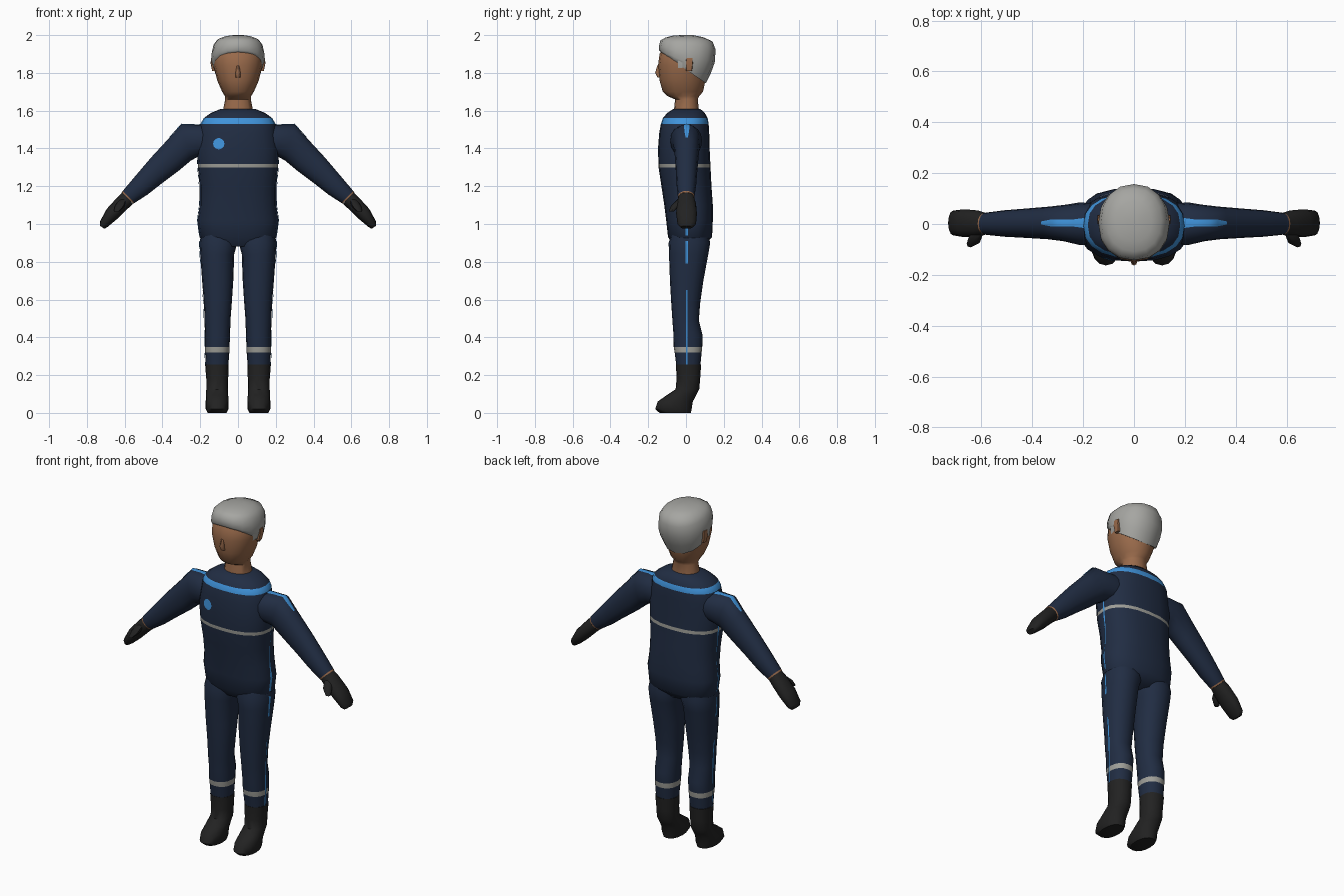
import bpy, bmesh, math
from mathutils import Vector
from mathutils.bvhtree import BVHTree

if "Cube" in bpy.data.objects:
    bpy.data.objects.remove(bpy.data.objects["Cube"])


def material(name, r, g, b):
    m = bpy.data.materials.new(name)
    m.use_nodes = True
    m.diffuse_color = (r, g, b, 1)
    bsdf = m.node_tree.nodes["Principled BSDF"]
    bsdf.inputs["Base Color"].default_value = (r, g, b, 1)
    bsdf.inputs["Roughness"].default_value = 0.8
    return m


NAVY = material("navy_cloth", 0.015, 0.026, 0.056)
BLUE = material("bright_blue_trim", 0.05, 0.29, 0.70)
SILVER = material("reflective_grey", 0.34, 0.34, 0.31)
BLACK = material("black_rubber", 0.016, 0.016, 0.016)
SKIN = material("brown_skin", 0.32, 0.145, 0.07)
HAIR = material("grey_hair", 0.38, 0.38, 0.36)


def finish(name, bm, mats, mirror=False, rule=None, angle=50):
    """Turn a bmesh into a shaded object, optionally mirrored across x."""
    bmesh.ops.recalc_face_normals(bm, faces=bm.faces)
    for f in bm.faces:
        if rule:
            f.material_index = rule(f.calc_center_median())
    mesh = bpy.data.meshes.new(name)
    bm.to_mesh(mesh)
    bm.free()
    obj = bpy.data.objects.new(name, mesh)
    bpy.context.collection.objects.link(obj)
    for m in mats:
        mesh.materials.append(m)
    bpy.ops.object.select_all(action="DESELECT")
    obj.select_set(True)
    bpy.context.view_layer.objects.active = obj
    bpy.ops.object.shade_smooth_by_angle(angle=math.radians(angle))
    if mirror:
        obj.modifiers.new("Mirror", "MIRROR").use_mirror_merge = False
    return obj


def flat(z, x0, x1, y0, y1, drop=0):
    """Level ring; drop lowers its back and raises its front."""
    return (Vector(((x0 + x1) / 2, (y0 + y1) / 2, z)),
            Vector(((x1 - x0) / 2, 0, 0)), Vector((0, (y1 - y0) / 2, -drop)))


def span(xa, za, xb, zb, y0, y1):
    """Ring spanning an upper and a lower point in the xz plane."""
    return (Vector(((xa + xb) / 2, (y0 + y1) / 2, (za + zb) / 2)),
            Vector(((xa - xb) / 2, 0, (za - zb) / 2)), Vector((0, (y1 - y0) / 2, 0)))


def loft(name, rings, mats, sides=16, power=2.2, **kw):
    bm = bmesh.new()
    bulge = lambda c: math.copysign(abs(c) ** (2 / power), c)
    loops = []
    for c, u, v in rings:
        angles = [math.tau * i / sides for i in range(sides)]
        loops.append([bm.verts.new(c + u * bulge(math.cos(t)) + v * bulge(math.sin(t)))
                      for t in angles])
    for a, b in zip(loops, loops[1:]):
        for i in range(sides):
            j = (i + 1) % sides
            bm.faces.new((a[i], a[j], b[j], b[i]))
    bm.faces.new(loops[0])
    bm.faces.new(loops[-1])
    return finish(name, bm, mats, **kw)


def decal(name, target, rows, direction, mat, mirror=True):
    """Thin grid of points laid on the surface of a part."""
    src = target.data
    tree = BVHTree.FromPolygons([v.co for v in src.vertices],
                                [p.vertices[:] for p in src.polygons])
    d = Vector(direction)
    bm = bmesh.new()
    grid = []
    for row in rows:
        hits = [tree.ray_cast(Vector(p) - d * 2, d)[0] for p in row]
        grid.append([bm.verts.new((h or Vector(p)) - d * 0.004) for h, p in zip(hits, row)])
    for a, b in zip(grid, grid[1:]):
        for i in range(len(a) - 1):
            bm.faces.new((a[i], a[i + 1], b[i + 1], b[i]))
    return finish(name, bm, [mat], mirror=mirror)


# Torso with chest band and shoulder yoke
torso_shape = [(0.88, 0.15, -0.06, 0.09), (0.93, 0.203, -0.095, 0.138), (1.02, 0.214, -0.105, 0.142),
               (1.10, 0.203, -0.115, 0.142), (1.20, 0.203, -0.13, 0.135), (1.298, 0.212, -0.145, 0.13),
               (1.317, 0.213, -0.146, 0.129), (1.40, 0.219, -0.148, 0.125), (1.48, 0.205, -0.142, 0.123),
               (1.53, 0.198, -0.133, 0.12), (1.56, 0.182, -0.123, 0.115), (1.587, 0.145, -0.10, 0.10),
               (1.61, 0.09, -0.065, 0.075)]
torso = loft("torso", [flat(z, -w, w, a, b) for z, w, a, b in torso_shape], [NAVY, SILVER, BLUE],
             sides=20, power=2.4,
             rule=lambda c: 1 if 1.298 < c.z < 1.317 else 2 if 1.53 < c.z < 1.56 else 0)

# Trouser legs with shin bands
leg = loft("trouser_legs", [
    flat(0.97, 0.01, 0.19, -0.07, 0.11), flat(0.90, 0.004, 0.204, -0.092, 0.128),
    flat(0.84, 0.02, 0.20, -0.09, 0.118), flat(0.70, 0.025, 0.19, -0.085, 0.092),
    flat(0.58, 0.033, 0.18, -0.078, 0.075), flat(0.49, 0.04, 0.177, -0.072, 0.068),
    flat(0.41, 0.042, 0.175, -0.066, 0.088), flat(0.35, 0.045, 0.175, -0.065, 0.086),
    flat(0.32, 0.046, 0.174, -0.06, 0.083), flat(0.24, 0.052, 0.170, -0.05, 0.075)],
    [NAVY, SILVER], mirror=True, rule=lambda c: int(0.32 < c.z < 0.35))

# Boots
loft("boots", [
    flat(0.255, 0.049, 0.174, -0.053, 0.08), flat(0.18, 0.052, 0.168, -0.05, 0.075),
    flat(0.125, 0.053, 0.168, -0.055, 0.07), flat(0.095, 0.052, 0.169, -0.10, 0.055),
    flat(0.06, 0.05, 0.171, -0.15, 0.036), flat(0.02, 0.05, 0.171, -0.163, 0.03),
    flat(0.0, 0.06, 0.16, -0.14, 0.026)], [BLACK], mirror=True)

# Sleeves ending in a narrow strip of bare wrist
sleeve = loft("sleeves", [
    span(0.14, 1.525, 0.16, 1.36, -0.08, 0.08), span(0.21, 1.525, 0.215, 1.355, -0.083, 0.085),
    span(0.30, 1.527, 0.25, 1.335, -0.068, 0.075), span(0.365, 1.455, 0.31, 1.285, -0.06, 0.068),
    span(0.46, 1.352, 0.41, 1.21, -0.054, 0.06), span(0.54, 1.258, 0.48, 1.155, -0.05, 0.054),
    span(0.61, 1.175, 0.547, 1.112, -0.043, 0.045), span(0.615, 1.168, 0.554, 1.107, -0.041, 0.043)],
    [NAVY, SKIN], mirror=True, rule=lambda c: int(c.x - c.z > -0.561))

# Gloves and thumbs
loft("gloves", [
    span(0.613, 1.168, 0.555, 1.107, -0.042, 0.044), span(0.64, 1.14, 0.585, 1.08, -0.05, 0.053),
    span(0.695, 1.08, 0.638, 1.028, -0.052, 0.058), span(0.73, 1.015, 0.69, 0.985, -0.045, 0.053),
    span(0.731, 0.99, 0.707, 0.975, -0.028, 0.035)], [BLACK], sides=12, mirror=True)
loft("thumbs", [
    flat(1.13, 0.59, 0.63, -0.045, -0.01), flat(1.095, 0.60, 0.652, -0.08, -0.035),
    flat(1.065, 0.63, 0.658, -0.092, -0.065)], [BLACK], sides=8, mirror=True)

# Neck and head
head_shape = [(1.59, 0.082, -0.065, 0.07), (1.66, 0.068, -0.058, 0.062), (1.677, 0.069, -0.098, 0.07),
              (1.70, 0.084, -0.123, 0.09), (1.76, 0.11, -0.14, 0.103), (1.84, 0.129, -0.148, 0.112),
              (1.90, 0.13, -0.14, 0.12), (1.96, 0.10, -0.10, 0.10)]
head = loft("head", [flat(z, -w, w, a, b) for z, w, a, b in head_shape], [SKIN], power=2.1)
loft("nose", [flat(1.775, -0.012, 0.012, -0.15, -0.13), flat(1.80, -0.013, 0.013, -0.163, -0.13),
              flat(1.84, -0.007, 0.007, -0.152, -0.13)], [SKIN], sides=8)

# Hair cap, hanging lower at the nape
hair_shape = [(1.828, 0.128, -0.135, 0.105, 0.083), (1.86, 0.139, -0.143, 0.132, 0.06),
              (1.90, 0.14, -0.142, 0.152, 0.045), (1.948, 0.13, -0.135, 0.157, 0.025),
              (1.977, 0.108, -0.108, 0.14, 0.01), (1.993, 0.07, -0.07, 0.09, 0.004),
              (2.0, 0.025, -0.025, 0.035, 0)]
loft("hair", [flat(z, -w, w, a, b, d) for z, w, a, b, d in hair_shape], [HAIR], angle=60)

# Ears
loft("ears", [flat(1.81, 0.11, 0.137, 0.0, 0.032), flat(1.85, 0.11, 0.145, -0.002, 0.037),
              flat(1.88, 0.11, 0.143, 0.0, 0.036)], [SKIN], sides=8, power=5, mirror=True)

# Sideburns
decal("sideburns", head, [[(0.1, -0.042 + i * 0.012, z) for i in range(3)] for z in (1.825, 1.845, 1.87)],
      (-1, 0, 0), HAIR)


# Side piping on trousers and jacket
def piping(name, target, low, high, half, steps=12):
    heights = [low + (high - low) * i / steps for i in range(steps + 1)]
    decal(name, target, [[(0.1, 0.004 + k * half, z) for k in (-1, 0, 1)] for z in heights],
          (-1, 0, 0), BLUE)


piping("lower_leg_piping", leg, 0.255, 0.65, 0.005)
piping("thigh_piping", leg, 0.79, 0.91, 0.007)
piping("hip_piping", torso, 0.94, 1.05, 0.007)
piping("waist_piping", torso, 1.05, 1.36, 0.004)

# Shoulder stripes along the top of each sleeve
stripe = [(0.195, 0.02), (0.24, 0.014), (0.30, 0.014), (0.33, 0.013), (0.365, 0.006)]
decal("shoulder_stripes", sleeve, [[(x, 0.004 + k * w, 1.4) for k in (-1, 0, 1)] for x, w in stripe],
      (0, 0, -1), BLUE)

# Round chest badge
rows = []
for i in range(7):
    h = 0.03 * math.sin(math.pi * (i - 3) / 6.4)
    w = math.sqrt(0.03 ** 2 - h * h)
    rows.append([(-0.102 + w * k / 2, 0, 1.425 + h) for k in range(-2, 3)])
decal("chest_badge", torso, rows, (0, 1, 0), BLUE, mirror=False)
